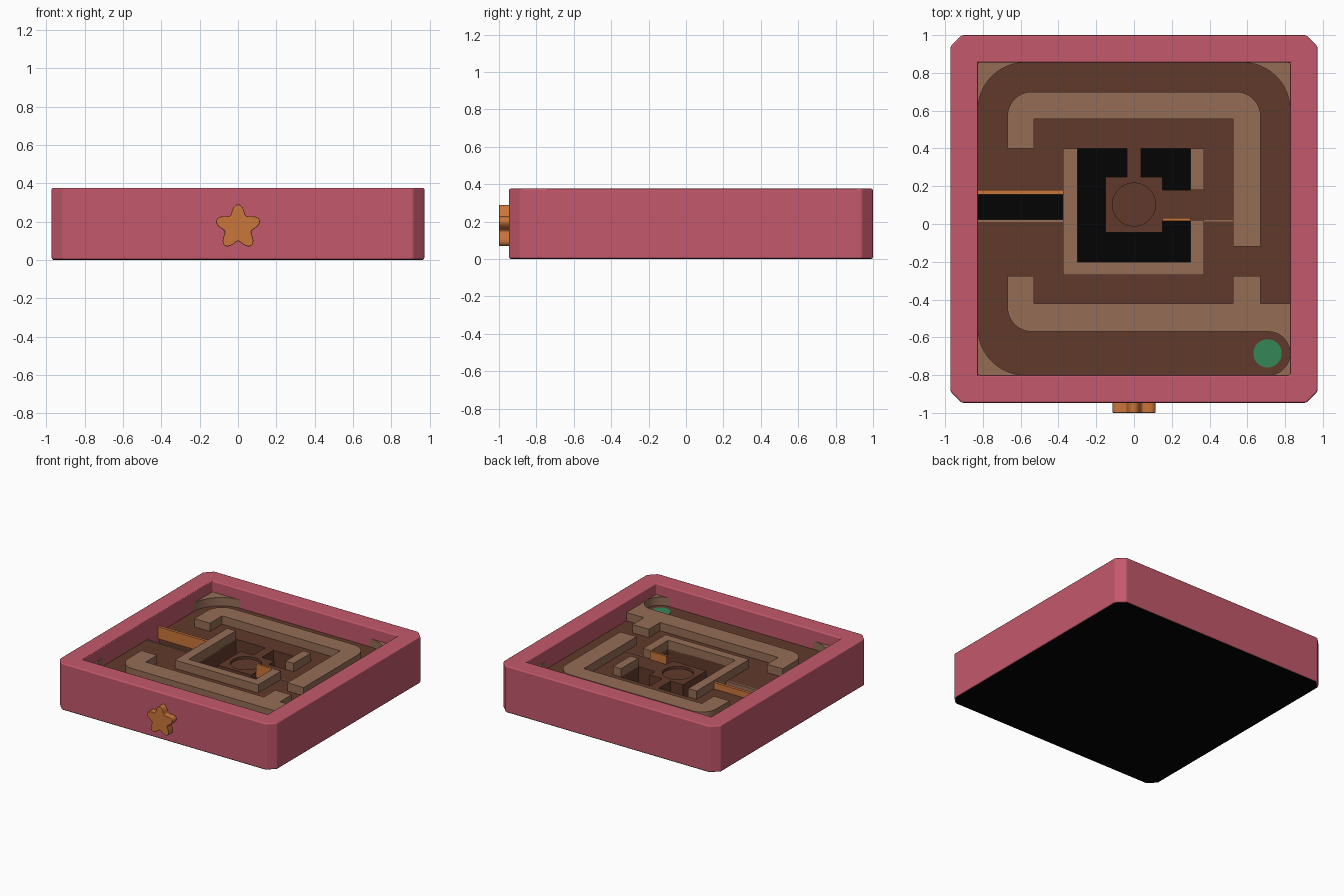
import bpy, bmesh, math

if "Cube" in bpy.data.objects:
    bpy.data.objects.remove(bpy.data.objects["Cube"])


def material(name, rgb):
    m = bpy.data.materials.new(name)
    m.diffuse_color = (*rgb, 1)
    m.use_nodes = True
    m.node_tree.nodes["Principled BSDF"].inputs["Base Color"].default_value = m.diffuse_color
    return m


PINK = material("rose pink", (0.55, 0.098, 0.15))
BROWN = material("dark brown", (0.12, 0.042, 0.024))
TAN = material("tan", (0.30, 0.155, 0.093))
ORANGE = material("orange", (0.60, 0.18, 0.043))
GREEN = material("green", (0.035, 0.24, 0.092))
BLACK = material("black", (0.001, 0.001, 0.001))


def finish(bm, name, mat, smooth=None, bevel=0):
    bmesh.ops.recalc_face_normals(bm, faces=bm.faces)
    me = bpy.data.meshes.new(name)
    bm.to_mesh(me)
    bm.free()
    ob = bpy.data.objects.new(name, me)
    bpy.context.collection.objects.link(ob)
    me.materials.append(mat)
    bpy.ops.object.select_all(action='DESELECT')
    ob.select_set(True)
    bpy.context.view_layer.objects.active = ob
    if bevel:
        soften(ob, bevel)
    if smooth:
        bpy.ops.object.shade_smooth_by_angle(angle=math.radians(smooth))
    return ob


def soften(ob, width):
    b = ob.modifiers.new("soft_edges", 'BEVEL')
    b.width, b.segments, b.harden_normals = width, 2, True
    b.limit_method, b.angle_limit = 'ANGLE', math.radians(40)


def prism(name, pts, z0, z1, mat, smooth=None, bevel=0):
    bm = bmesh.new()
    f = bm.faces.new([bm.verts.new((x, y, z0)) for x, y in pts])
    r = bmesh.ops.extrude_face_region(bm, geom=[f])
    for v in r["geom"]:
        if isinstance(v, bmesh.types.BMVert):
            v.co.z = z1
    return finish(bm, name, mat, smooth, bevel)


def rect(x0, x1, y0, y1):
    return [(x0, y0), (x1, y0), (x1, y1), (x0, y1)]


def arc(cx, cy, r, a0, a1, n=12):
    return [(cx + r * math.cos(math.radians(a0 + (a1 - a0) * i / n)),
             cy + r * math.sin(math.radians(a0 + (a1 - a0) * i / n))) for i in range(n + 1)]


def cut(ob, cutter):
    m = ob.modifiers.new("cut", 'BOOLEAN')
    m.operation, m.object, m.solver = 'DIFFERENCE', cutter, 'EXACT'
    bpy.ops.object.select_all(action='DESELECT')
    ob.select_set(True)
    bpy.context.view_layer.objects.active = ob
    bpy.ops.object.modifier_apply(modifier=m.name)
    bpy.data.objects.remove(cutter)


L, R, B, T = -0.826, 0.826, -0.80, 0.855      # inner field
FLOOR, WALL, RIM = 0.22, 0.287, 0.376


# Outer frame: chamfered square ring
def octagon(x, y0, y1, c):
    return [(-x + c, y0), (x - c, y0), (x, y0 + c), (x, y1 - c),
            (x - c, y1), (-x + c, y1), (-x, y1 - c), (-x, y0 + c)]


frame = prism("frame", octagon(0.972, -0.947, 1.0, 0.06), 0.002, RIM, PINK)
cut(frame, prism("frame_cutter", rect(L, R, B, T), -0.2, 0.6, PINK))
soften(frame, 0.01)
bpy.ops.object.shade_smooth_by_angle(angle=math.radians(50))

# Black underside
prism("base_plate", octagon(0.964, -0.939, 0.992, 0.06), 0, 0.012, BLACK)

# Maze floor with three pits and a shallow central dish
floor = prism("maze_floor", rect(L - 0.01, R + 0.01, B - 0.01, T + 0.01), 0.008, FLOOR, BROWN)
pits = [
    rect(L, -0.375, 0.02, 0.18),
    [(-0.30, 0.40), (-0.037, 0.40), (-0.037, 0.25), (-0.15, 0.25), (-0.15, -0.045),
     (0.15, -0.045), (0.15, 0.02), (0.30, 0.02), (0.30, -0.20), (-0.30, -0.20)],
    [(0.037, 0.25), (0.037, 0.40), (0.30, 0.40), (0.30, 0.18), (0.15, 0.18), (0.15, 0.25)],
]
for p in pits:
    cut(floor, prism("pit_cutter", p, -0.1, 0.5, BROWN))
cut(floor, prism("dish_cutter", arc(0, 0.103, 0.114, 0, 352.5, 47), FLOOR - 0.02, 0.4, BROWN))
bpy.ops.object.shade_smooth_by_angle(angle=math.radians(25))

# Tan maze walls
upper = ([(-0.67, 0.40), (-0.53, 0.40), (-0.53, 0.555), (0.525, 0.555), (0.525, -0.12), (0.67, -0.12)]
         + arc(0.54, 0.57, 0.13, 0, 90) + arc(-0.54, 0.57, 0.13, 90, 180))
lower = ([(-0.53, -0.275), (-0.67, -0.275)] + arc(-0.54, -0.44, 0.13, 180, 270)
         + [(R, -0.57), (R, -0.42), (0.67, -0.42), (0.67, -0.275), (0.525, -0.275),
            (0.525, -0.42), (-0.53, -0.42)])
inner = [(-0.375, 0.40), (-0.375, -0.27), (0.37, -0.27), (0.37, 0.02), (0.30, 0.02),
         (0.30, -0.20), (-0.30, -0.20), (-0.30, 0.40)]
for name, pts in (("upper_wall", upper), ("lower_wall", lower), ("inner_wall", inner),
                  ("inner_wall_stub", rect(0.30, 0.37, 0.18, 0.40))):
    prism(name, pts, FLOOR - 0.01, WALL, TAN, 30)


# Concave corner fillets of the channel
def fillet(name, x, y, sx, sy, r):
    a = {(1, 1): 0, (-1, 1): 90, (-1, -1): 180, (1, -1): 270}[(sx, sy)]
    prism(name, [(x, y)] + arc(x - sx * r, y - sy * r, r, a, a + 90), FLOOR - 0.01, WALL, TAN, 30)


fillet("corner_back_left", L, T, -1, 1, 0.25)
fillet("corner_back_right", R, T, 1, 1, 0.25)
fillet("corner_front_left", L, B, -1, -1, 0.25)
fillet("corner_front_right", R, B, 1, -1, 0.115)
fillet("corner_start", R, -0.57, 1, 1, 0.115)

# Thin tan thresholds
prism("threshold_left", rect(L, -0.375, 0.01, 0.024), 0.16, FLOOR + 0.003, TAN)
prism("threshold_right", rect(0.37, 0.525, 0.012, 0.022), FLOOR - 0.01, FLOOR + 0.003, TAN)

# Orange gates
prism("gate_left", rect(L, -0.375, 0.157, 0.18), 0.175, 0.272, ORANGE)
prism("gate_centre", rect(0.15, 0.30, 0.015, 0.032), 0.18, WALL, ORANGE)

# Green start spot
prism("start_spot", arc(0.707, -0.685, 0.075, 0, 350, 35), FLOOR - 0.005, FLOOR + 0.003, GREEN)

# Rounded star on the front
pts = []
for i in range(80):
    a = 2 * math.pi * i / 80
    r = 0.096 + 0.023 * math.cos(5 * a)
    pts.append((r * math.sin(a), r * math.cos(a)))
star = prism("star_knob", pts, -0.01, 0.055, ORANGE, 35, 0.004)
star.rotation_euler = (math.pi / 2, 0, 0)
star.location = (0, -0.945, 0.171)
